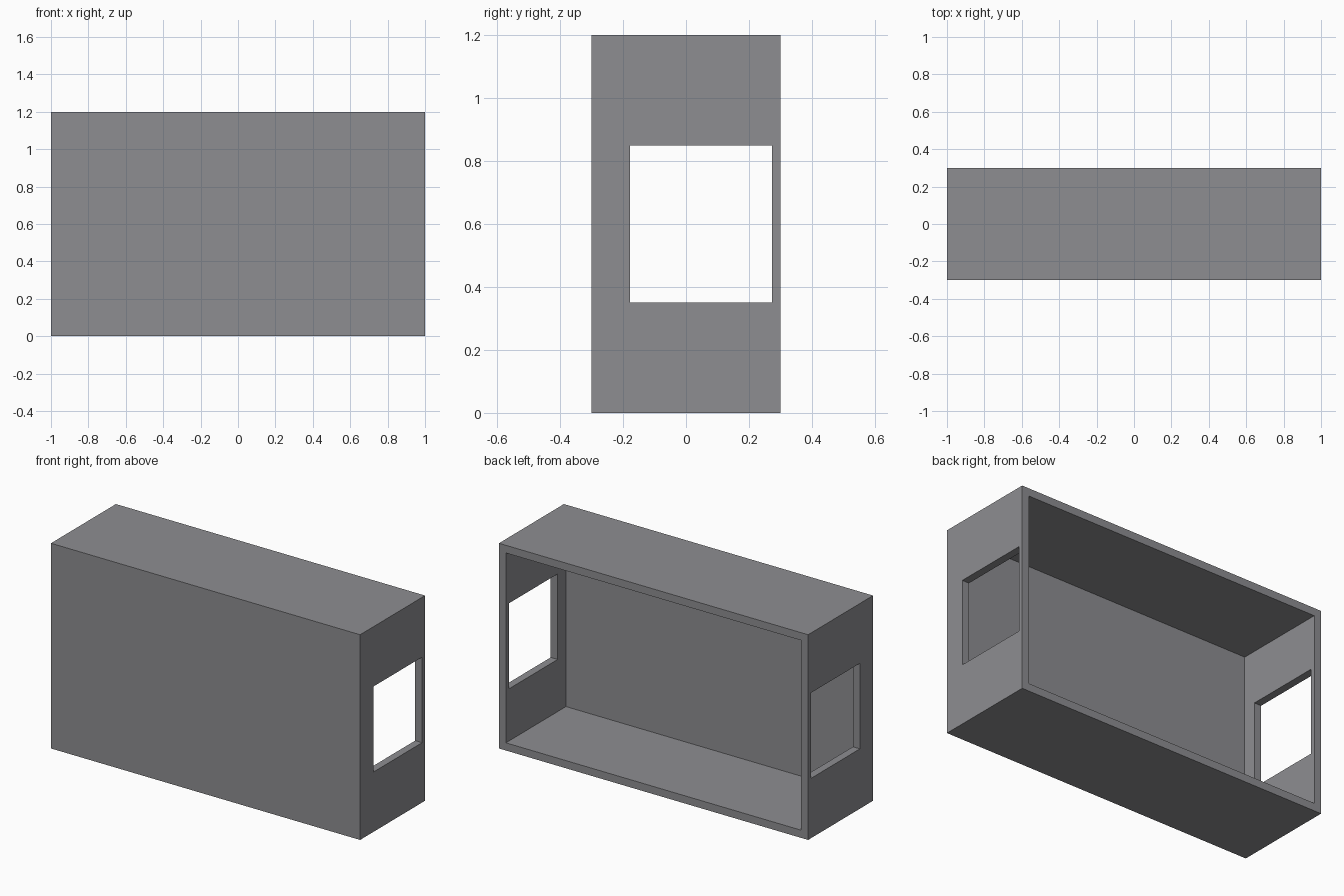
import bpy

if "Cube" in bpy.data.objects:
    bpy.data.objects.remove(bpy.data.objects["Cube"])

WALL = 0.045

grey = bpy.data.materials.new("mid_grey")
grey.diffuse_color = (0.27, 0.27, 0.285, 1)
grey.use_nodes = True
grey.node_tree.nodes["Principled BSDF"].inputs["Base Color"].default_value = grey.diffuse_color


def box(name, lo, hi):
    """Axis-aligned box between two corners."""
    bpy.ops.mesh.primitive_cube_add(size=1)
    ob = bpy.context.object
    ob.name = name
    ob.data.materials.append(grey)
    for v in ob.data.vertices:
        v.co = [lo[i] if v.co[i] < 0 else hi[i] for i in range(3)]
    return ob


def cut(target, cutter):
    """Subtract a hidden helper from the target."""
    mod = target.modifiers.new(cutter.name, 'BOOLEAN')
    mod.operation = 'DIFFERENCE'
    mod.solver = 'EXACT'
    mod.object = cutter
    cutter.hide_render = True


# Thin-walled case
case = box("case", (-1, -0.3, 0), (1, 0.3, 1.2))

# Cavity, open at the back
cavity = box("cavity_cutter", (-1 + WALL, -0.3 + WALL, WALL), (1 - WALL, 0.4, 1.2 - WALL))

# Rectangular openings through both end walls
openings = box("end_opening_cutter", (-1.1, -0.178, 0.35), (1.1, 0.273, 0.85))

cut(case, cavity)
cut(case, openings)

# Bake the cuts and drop the helpers
bpy.ops.object.select_all(action='DESELECT')
case.select_set(True)
bpy.context.view_layer.objects.active = case
for mod in list(case.modifiers):
    bpy.ops.object.modifier_apply(modifier=mod.name)
for helper in (cavity, openings):
    bpy.data.objects.remove(helper, do_unlink=True)
bpy.ops.object.shade_smooth_by_angle()
